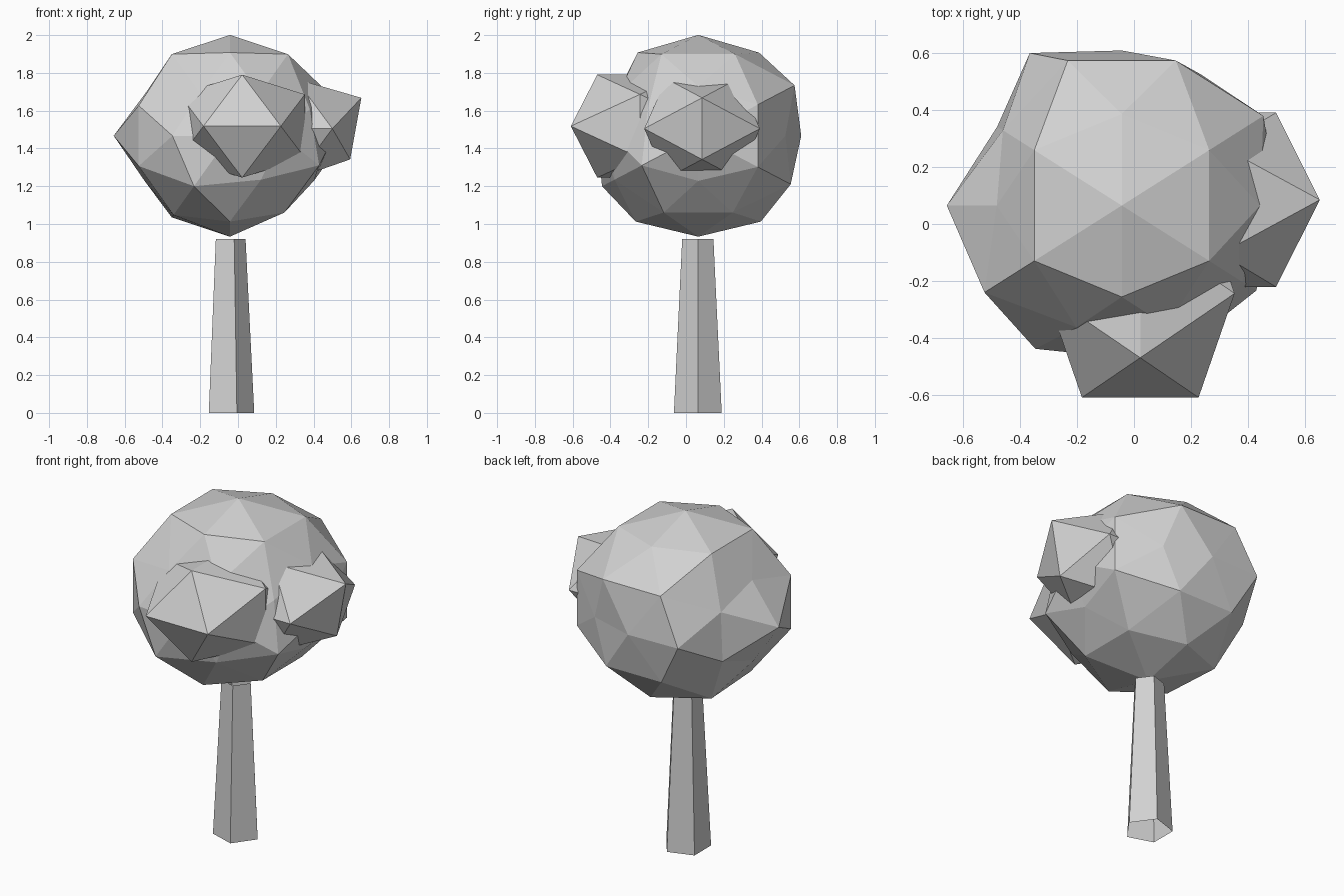
import bpy, bmesh, math
from mathutils import Vector, Matrix

if "Cube" in bpy.data.objects:
    bpy.data.objects.remove(bpy.data.objects["Cube"])

grey = bpy.data.materials.new("light_grey")
grey.diffuse_color = (0.64, 0.64, 0.64, 1)
grey.use_nodes = True
grey.node_tree.nodes["Principled BSDF"].inputs["Base Color"].default_value = grey.diffuse_color


def finish(bm, name, closed=True):
    if closed:
        bmesh.ops.recalc_face_normals(bm, faces=bm.faces)
    mesh = bpy.data.meshes.new(name)
    bm.to_mesh(mesh)
    bm.free()
    mesh.materials.append(grey)
    ob = bpy.data.objects.new(name, mesh)
    bpy.context.collection.objects.link(ob)
    return ob


def ico_points():
    # twelve corners of an icosahedron with edges across each axis
    a, b = 0.5257, 0.8507
    pts = []
    for s in (-1, 1):
        for t in (-1, 1):
            pts += [Vector((0, s * a, t * b)), Vector((s * a, t * b, 0)),
                    Vector((s * b, 0, t * a))]
    return pts


def hull(points):
    bm = bmesh.new()
    for p in points:
        bm.verts.new(p)
    bmesh.ops.convex_hull(bm, input=bm.verts[:])
    return bm


def nearest(bm, direction):
    return min(bm.verts, key=lambda v: (v.co - Vector(direction)).length)


def place(bm, centre, radii):
    m = Matrix.Translation(centre) @ Matrix.Diagonal((*radii, 1))
    bmesh.ops.transform(bm, matrix=m, verts=bm.verts)


# Trunk: tapered five-sided tube, open at both ends
bm = bmesh.new()
bmesh.ops.create_cone(bm, cap_ends=False, segments=5, radius1=0.133, radius2=0.087, depth=0.92)
first = max(bm.verts, key=lambda v: v.co.xy.length).co
bmesh.ops.rotate(bm, verts=bm.verts,
                 matrix=Matrix.Rotation(-math.atan2(first.y, first.x), 3, 'Z'))
place(bm, (-0.047, 0.0625, 0.46), (1, 1, 1))
finish(bm, "trunk")

# Main crown: subdivided icosahedron with some corners pushed in
corners = ico_points()
mids = [(p + q).normalized() for i, p in enumerate(corners) for q in corners[:i]
        if (p - q).length < 1.1]
bm = hull(corners + mids)
dents = [((.85, 0, .53), .93), ((.85, 0, -.53), .85), ((-.85, 0, .53), .84),
         ((-.85, 0, -.53), .86), ((0, 1, 0), .865), ((0, -1, 0), .85),
         ((.53, .85, 0), .86), ((.53, -.85, 0), .85), ((-.53, -.85, 0), .94),
         ((-.81, .5, .31), .84), ((-.81, .5, -.31), .88),
         ((-.81, -.5, .31), .97), ((-.81, -.5, -.31), .97),
         ((.31, -.81, .5), .83), ((-.31, -.81, .5), .84), ((.31, -.81, -.5), .87),
         ((.81, -.5, .31), .85), ((.81, -.5, -.31), .95), ((1, 0, 0), .9),
         ((.5, .31, -.81), .94), ((.5, -.31, -.81), .94), ((-.5, -.31, -.81), .97),
         ((.31, .81, -.5), .96), ((-.31, .81, -.5), .96),
         ((0, .53, .85), .97), ((0, -.53, .85), .97)]
for direction, factor in dents:
    nearest(bm, direction).co *= factor
place(bm, (-0.043, 0.065, 1.467), (0.615, 0.63, 0.534))
finish(bm, "main_crown")

# Front leaf clump
bm = hull(ico_points())
place(bm, (0.022, -0.244, 1.518), (0.39, 0.43, 0.32))
finish(bm, "front_clump")

# Right leaf clump, its outer edge leaning outward at the top
bm = hull(ico_points())
nearest(bm, (.85, 0, .53)).co.x += 0.09
nearest(bm, (.85, 0, -.53)).co.x -= 0.07
place(bm, (0.305, 0.085, 1.505), (0.37, 0.36, 0.31))
finish(bm, "right_clump")
